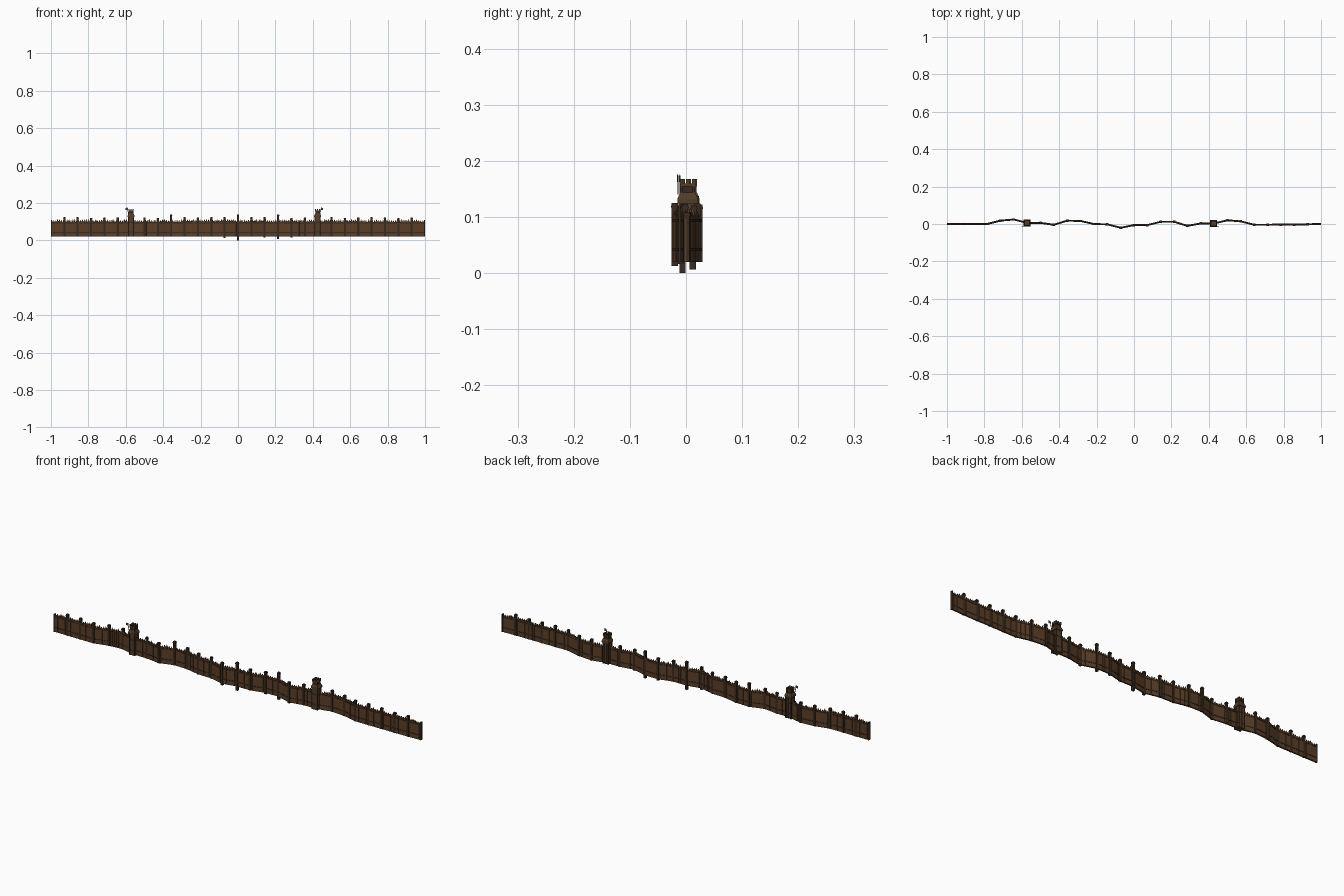
import bpy, bmesh, math, random
from mathutils import Matrix, Vector

if "Cube" in bpy.data.objects:
    bpy.data.objects.remove(bpy.data.objects["Cube"])
random.seed(4)

def mat(name, c):
    m = bpy.data.materials.new(name)
    m.diffuse_color = (*c, 1)
    m.use_nodes = True
    m.node_tree.nodes["Principled BSDF"].inputs["Base Color"].default_value = m.diffuse_color
    return m
PLANK = mat("plank brown", (0.105, 0.048, 0.020))
DARK = mat("dark timber", (0.040, 0.024, 0.014))
TOWER = mat("tower timber", (0.085, 0.045, 0.022))
CLOTH = mat("weathered cloth", (0.09, 0.075, 0.06))

def finish(bm, name, m):
    me = bpy.data.meshes.new(name)
    bm.to_mesh(me)
    bm.free()
    me.materials.append(m)
    o = bpy.data.objects.new(name, me)
    bpy.context.collection.objects.link(o)

def box(bm, c, s, rot=0.0, tilt=0.0):
    M = (Matrix.Translation(c) @ Matrix.Rotation(rot, 4, 'Z') @ Matrix.Rotation(tilt, 4, 'Y')
         @ Matrix.Diagonal((*s, 1)))
    bmesh.ops.create_cube(bm, size=1, matrix=M)

def cone(bm, c, r1, r2, h, rot=0.0, seg=4):
    bmesh.ops.create_cone(bm, cap_ends=True, segments=seg, radius1=r1, radius2=r2, depth=h,
        matrix=Matrix.Translation(c) @ Matrix.Rotation(rot + math.pi / 4, 4, 'Z'))

# winding fence line
ys = [0, 0, 0, 0, .018, .024, .006, .006, -.004, .018, .016, 0, -.002, -.02, -.006,
      -.006, .012, .012, -.01, .003, .003, .02, .014, -.004, -.004, -.003, -.003, -.002, .001]
pts = [Vector((-1 + i / 14, y, 0)) for i, y in enumerate(ys)]

# planks with sharpened tips, and rails on both sides
planks, rails, posts, caps = (bmesh.new() for _ in range(4))
N = 7
for a, b in zip(pts, pts[1:]):
    d = b - a
    ang = math.atan2(d.y, d.x)
    w = d.length / N
    mid = (a + b) / 2
    box(planks, mid + Vector((0, 0, .0585)), (d.length, .005, .077), ang)
    for k in range(N):
        p = a + d * ((k + .5) / N)
        top = .1 + random.uniform(-.003, .004)
        box(planks, p + Vector((0, 0, (.02 + top) / 2)), (w * .94, random.uniform(.0065, .008), top - .02), ang)
        cone(planks, p + Vector((0, 0, top + .005)), w * .5, .0006, .010, ang)
    for z in (.042, .094):
        box(rails, mid + Vector((0, 0, z)), (d.length, .010, .005), ang)
finish(planks, "palisade_planks", PLANK)
finish(rails, "palisade_rails", DARK)

# posts, some taller or sunk deeper
tall = {9: .137, 14: .138, 17: .139}
low = {14: 0, 17: .006, 13: .013, 16: .014, 18: .016}
for i, p in enumerate(pts):
    if i in (6, 20):
        continue
    end = i in (0, 28)
    z0, z1 = low.get(i, .02), .108 if end else tall.get(i, .122 + random.uniform(-.003, .003))
    w = .006 if end else .011
    c = p + Vector((.003 * (1 if i == 0 else -1) if end else 0, 0, (z0 + z1) / 2))
    box(posts, c, (w, .011, z1 - z0))
    if not end:
        box(caps, Vector((p.x, p.y, z1 - .006)), (.013, .013, .003))
finish(posts, "fence_posts", DARK)
finish(caps, "post_bands", DARK)

# watch towers
for side, tx, ty in (("left", -.572, .006), ("right", .426, .003)):
    s = -1 if side == "left" else 1
    body, trim, flag = bmesh.new(), bmesh.new(), bmesh.new()
    at = lambda x, y, z: Vector((tx + x, ty + y, z))
    box(body, at(0, 0, .0725), (.027, .027, .105))
    for k in range(4):      # upright boards on every face
        u = -.0105 + k * .007
        for v in (-.0135, .0135):
            box(body, at(u, v, .0725), (.006, .003, .104))
            box(body, at(v, u, .0725), (.003, .006, .104))
    for x in (-.0135, .0135):
        for y in (-.0135, .0135):
            box(trim, at(x, y, .075), (.005, .005, .110))
            box(trim, at(x * .8, y * .8, .146), (.004, .004, .030))
    for z in (.045, .095):
        box(trim, at(0, 0, z), (.032, .032, .004))
    # platform, sloping hood, lookout and battlements
    box(body, at(0, 0, .128), (.037, .037, .008))
    cone(body, at(0, 0, .138), .026, .019, .012)
    box(trim, at(0, 0, .148), (.020, .020, .014))
    box(body, at(0, 0, .157), (.028, .028, .006))
    for x in (-.011, 0, .011):
        for y in (-.011, 0, .011):
            if x or y:
                box(body, at(x, y, .1635), (.006, .006, .009))
    # leaning pole with small pennant
    box(trim, at(s * .017, -.017, .157), (.002, .002, .034), 0, s * .2)
    box(flag, at(s * .023, -.018, .169), (.012, .0015, .011), 0, s * .15)
    finish(body, side + "_tower", TOWER)
    finish(trim, side + "_tower_frame", DARK)
    finish(flag, side + "_pennant", CLOTH)
